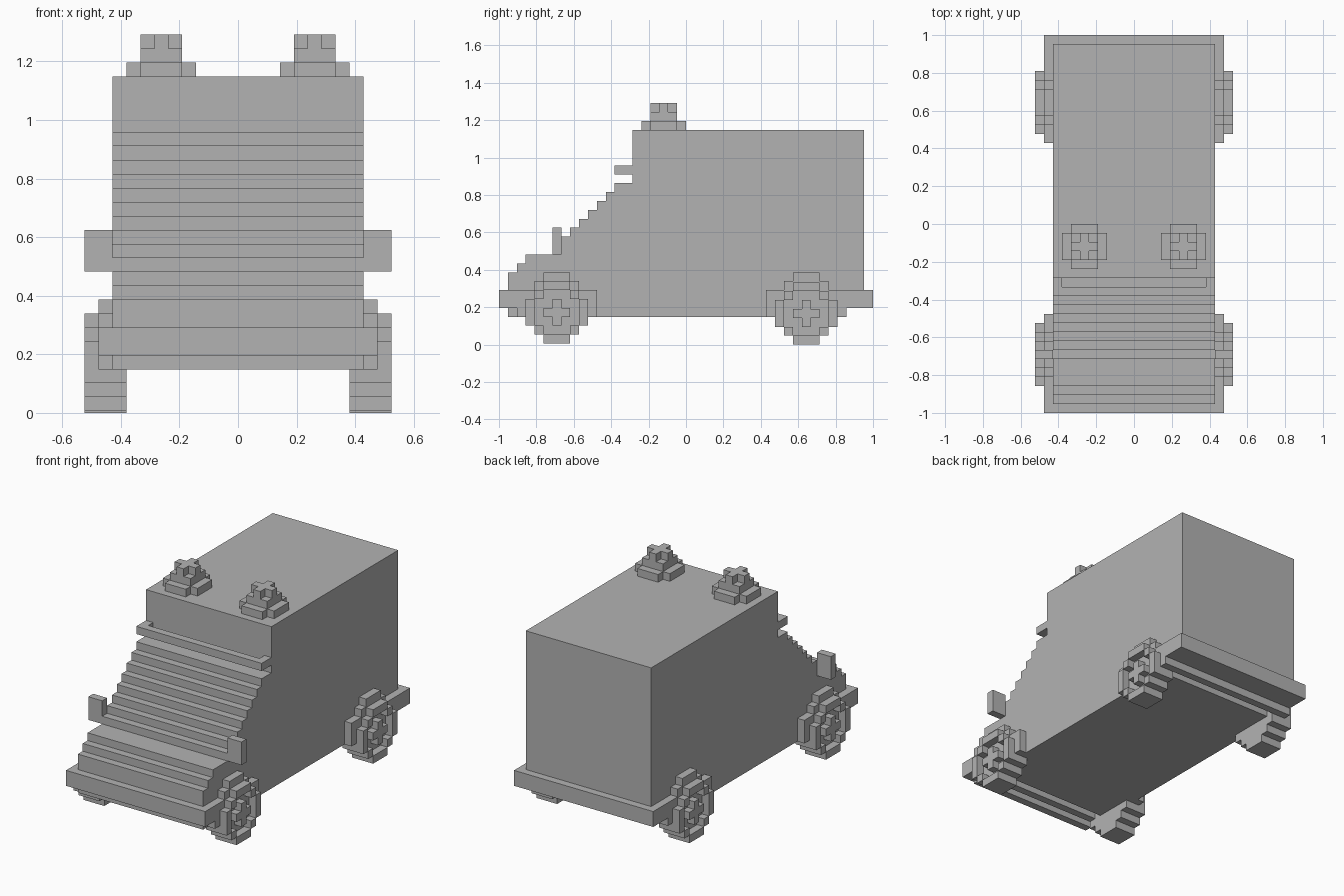
import bpy, bmesh, math
from mathutils import Vector

cube = bpy.data.objects.get("Cube")
if cube:
    bpy.data.objects.remove(cube, do_unlink=True)

U = 1 / 21      # size of one block
LIFT = 0.006    # small height offset of body and front wheels

grey = bpy.data.materials.new("grey")
grey.use_nodes = True
grey.diffuse_color = (0.45, 0.45, 0.45, 1)
grey.node_tree.nodes["Principled BSDF"].inputs["Base Color"].default_value = (0.45, 0.45, 0.45, 1)


def finish(name, bm, lift=LIFT):
    """Scale block units to scene units and make an object."""
    bmesh.ops.recalc_face_normals(bm, faces=bm.faces)
    for v in bm.verts:
        v.co = v.co * U + Vector((0, 0, lift))
    mesh = bpy.data.meshes.new(name)
    bm.to_mesh(mesh)
    bm.free()
    mesh.materials.append(grey)
    ob = bpy.data.objects.new(name, mesh)
    bpy.context.collection.objects.link(ob)
    return ob


def box(name, x, y, z):
    bm = bmesh.new()
    bmesh.ops.create_cube(bm, size=1)
    for v in bm.verts:
        v.co = [r[0] if c < 0 else r[1] for c, r in zip(v.co, (x, y, z))]
    return finish(name, bm)


def blocks(name, cells, lift=LIFT):
    """Skin a set of unit cells, keeping only the exposed faces."""
    bm = bmesh.new()
    for c in cells:
        for axis in range(3):
            for side in (0, 1):
                n = list(c)
                n[axis] += 2 * side - 1
                if tuple(n) in cells:
                    continue
                a, b = (axis + 1) % 3, (axis + 2) % 3
                quad = []
                for da, db in ((0, 0), (1, 0), (1, 1), (0, 1)):
                    p = list(c)
                    p[axis] += side
                    p[a] += da
                    p[b] += db
                    quad.append(bm.verts.new(p))
                bm.faces.new(quad)
    bmesh.ops.remove_doubles(bm, verts=bm.verts, dist=0.01)
    bmesh.ops.dissolve_limit(bm, angle_limit=math.radians(1), verts=bm.verts, edges=bm.edges)
    return finish(name, bm, lift)


def disc(widths):
    """Centred stepped disc: set of (column, row) for a list of row widths."""
    h = len(widths) // 2
    return {(i, r - h) for r, w in enumerate(widths) for i in range(-(w // 2), w // 2 + 1)}


DISC7 = disc([3, 5, 7, 7, 7, 5, 3])
DISC5 = disc([3, 5, 5, 5, 3])
SQUARE = disc([3, 3, 3])
PLUS = disc([1, 3, 1])

# Body: stepped side profile (y, z) extruded across the width
profile = [(20, 4), (20, 24), (-6, 24), (-6, 18), (-8, 18)]
for k in range(17, 10, -1):                        # sloping windscreen steps
    profile += [(k - 25, k), (k - 26, k)]
profile += [(-15, 10), (-18, 10), (-18, 9), (-19, 9), (-19, 8), (-20, 8),
            (-20, 3), (-19, 3), (-19, 4), (-18, 4), (-18, 3), (-17, 3), (-17, 4), (-16, 4), (-16, 3),
            (16, 3), (16, 4), (17, 4), (17, 3), (18, 3), (18, 4)]
bm = bmesh.new()
face = bm.faces.new([bm.verts.new((-9, y, z)) for y, z in profile])
ext = bmesh.ops.extrude_face_region(bm, geom=[face])
for v in ext["geom"]:
    if isinstance(v, bmesh.types.BMVert):
        v.co.x = 9
finish("body", bm)

# Bumpers
box("front_bumper", (-10, 10), (-21, -19), (4, 6))
box("rear_bumper", (-10, 10), (18, 21), (4, 6))

# Visor: a bar held off the windscreen by a bracket at each end
visor = {(x, -8, 19) for x in range(-9, 9)} | {(-9, -7, 19), (8, -7, 19)}
blocks("windscreen_visor", visor)

for side, s in (("right", -1), ("left", 1)):
    # Side mirrors
    box(side + "_mirror", sorted((9 * s, 11 * s)), (-15, -14), (10, 13))

    # Roof beacons: stepped from a round base to a cross on top
    cx = 5 if s > 0 else -6
    layers = [(24, DISC5), (25, SQUARE), (26, PLUS)]
    blocks(side + "_roof_beacon", {(cx + i, -3 + j, z) for z, shape in layers for i, j in shape})

    # Wheels and arches
    for end, cy, lift in (("front", -15, LIFT), ("rear", 13, 0)):
        def column(n):
            return n if s > 0 else -n - 1
        wheel = {(column(n), cy + i, 3 + j) for n in (8, 9) for i, j in DISC7}
        wheel |= {(column(10), cy + i, 3 + j) for i, j in (DISC7 - DISC5) | PLUS}
        blocks(f"{end}_{side}_wheel", wheel, lift)
        arch = {(column(9), cy + i, z)
                for z, w in ((3, 4), (4, 4), (5, 4), (6, 2), (7, 1)) for i in range(-w, w + 1)}
        blocks(f"{end}_{side}_wheel_arch", arch)
